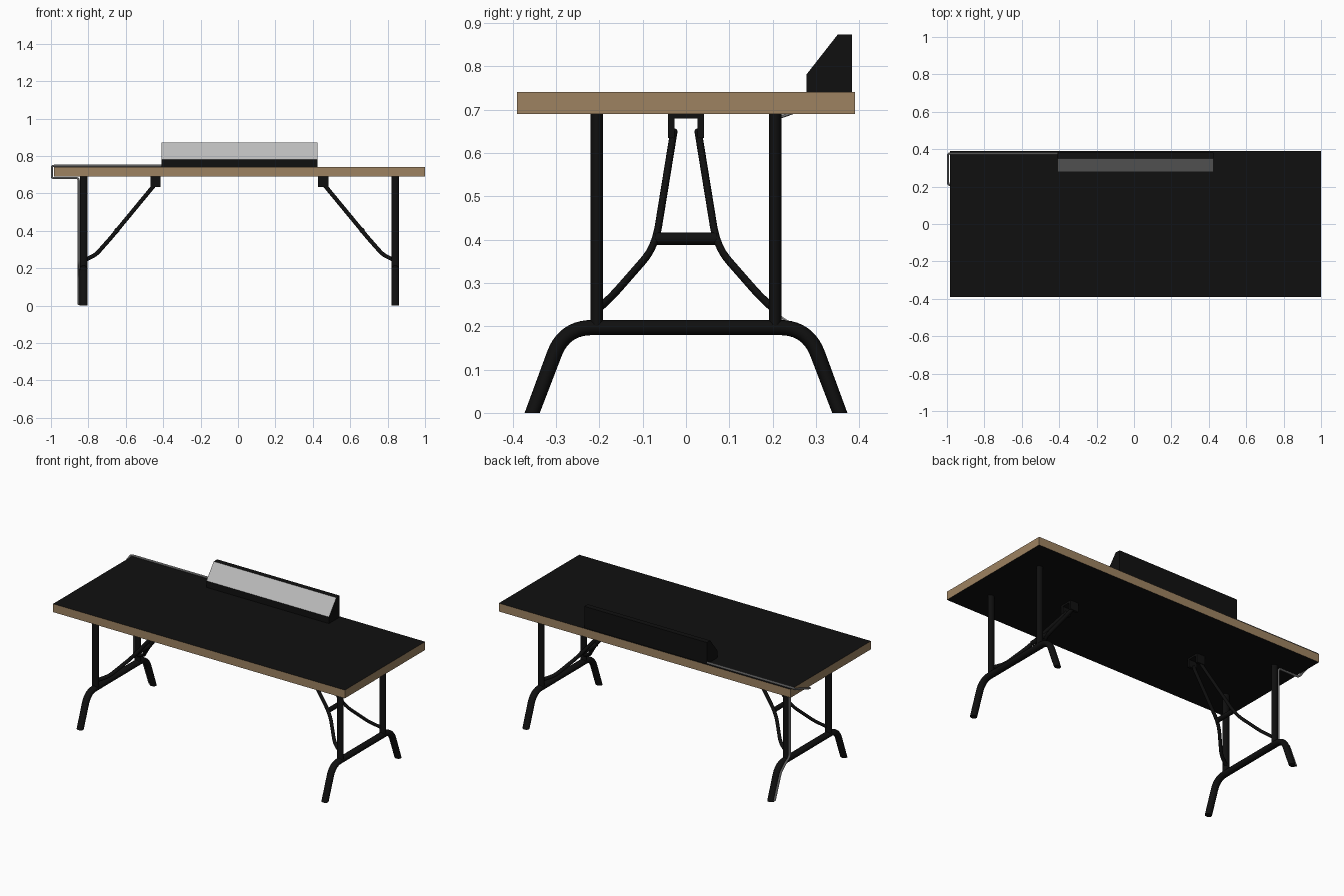
import bpy, bmesh, math
from mathutils import Vector

if "Cube" in bpy.data.objects:
    bpy.data.objects.remove(bpy.data.objects["Cube"])

CX = 0.0075  # table centre; the cable hangs over the left end


def material(name, rgb):
    m = bpy.data.materials.new(name)
    m.diffuse_color = (*rgb, 1)
    m.use_nodes = True
    m.node_tree.nodes["Principled BSDF"].inputs["Base Color"].default_value = m.diffuse_color
    return m


BLACK = material("black", (0.005, 0.005, 0.005))
WOOD = material("wood", (0.34, 0.225, 0.12))
PALE = material("pale_grey", (0.5, 0.5, 0.5))
GREY = material("cable_grey", (0.35, 0.35, 0.35))


def make(name, bm, mats, smooth=False):
    bmesh.ops.recalc_face_normals(bm, faces=bm.faces)
    me = bpy.data.meshes.new(name)
    bm.to_mesh(me)
    bm.free()
    ob = bpy.data.objects.new(name, me)
    bpy.context.collection.objects.link(ob)
    for m in mats:
        me.materials.append(m)
    if smooth:
        bpy.ops.object.select_all(action='DESELECT')
        ob.select_set(True)
        bpy.context.view_layer.objects.active = ob
        bpy.ops.object.shade_smooth_by_angle(angle=math.radians(40))
    return ob


def box(name, x, y, z, mats):
    bm = bmesh.new()
    bmesh.ops.create_cube(bm, size=1)
    for v in bm.verts:
        v.co = [(a + b) / 2 + c * (b - a) for (a, b), c in zip((x, y, z), v.co)]
    return make(name, bm, mats)


def fillet(pts, r, n=6):
    """Round the inner corners of a path."""
    pts = [Vector(p) for p in pts]
    out = [pts[0]]
    for a, p, b in zip(pts, pts[1:], pts[2:]):
        s = p + (a - p).normalized() * min(r, (a - p).length * 0.49)
        e = p + (b - p).normalized() * min(r, (b - p).length * 0.49)
        for i in range(n + 1):
            t = i / n
            out.append(s * (1 - t) ** 2 + p * 2 * t * (1 - t) + e * t * t)
    return out + [pts[-1]]


def tube(name, pts, ra, rb, mat, sides=16, end=None):
    """Sweep an oval along a path; 'end' overrides the cut direction at both ends."""
    pts = [Vector(p) for p in pts]
    bm = bmesh.new()
    ref, rings = Vector((1, 0, 0)), []
    if abs((pts[1] - pts[0]).normalized().x) > 0.9:
        ref = Vector((0, 1, 0))
    for i, p in enumerate(pts):
        t = (pts[min(i + 1, len(pts) - 1)] - pts[max(i - 1, 0)]).normalized()
        if end and i == 0:
            t = Vector(end)
        if end and i == len(pts) - 1:
            t = -Vector(end)
        ref = (ref - t * ref.dot(t)).normalized()
        other = t.cross(ref)
        rings.append([bm.verts.new(p + ref * ra * math.cos(a) + other * rb * math.sin(a))
                      for a in (2 * math.pi * k / sides for k in range(sides))])
    for r0, r1 in zip(rings, rings[1:]):
        for k in range(sides):
            j = (k + 1) % sides
            bm.faces.new((r0[k], r0[j], r1[j], r1[k]))
    bm.faces.new(rings[0])
    bm.faces.new(rings[-1])
    return make(name, bm, [mat], smooth=True)


# Table top: wooden edges, black laminate above and below
top = box("table_top", (CX - 0.9925, CX + 0.9925), (-0.39, 0.39), (0.69, 0.741), [WOOD, BLACK])
for f in top.data.polygons:
    if abs(f.normal.z) > 0.5:
        f.material_index = 1

# Desk console: wedge profile with a pale sloping panel
profile = [(0.278, 0.741), (0.278, 0.781), (0.35, 0.873), (0.383, 0.873), (0.383, 0.741)]
bm = bmesh.new()
ends = [[bm.verts.new((x, y, z)) for y, z in profile] for x in (-0.41, 0.424)]
for e in ends:
    bm.faces.new(e)
for k in range(5):
    j = (k + 1) % 5
    f = bm.faces.new((ends[0][k], ends[0][j], ends[1][j], ends[1][k]))
    f.material_index = 1 if k == 1 else 0
make("console", bm, [BLACK, PALE])

# Folding leg frames, one at each end
for side, s in (("left", -1), ("right", 1)):
    X = lambda d: CX + s * d
    lx = X(0.833)
    arch = fillet([(lx, -0.355, 0), (lx, -0.281, 0.197), (lx, 0.281, 0.197), (lx, 0.355, 0)], 0.065, 10)
    tube(side + "_foot_arch", arch, 0.021, 0.0175, BLACK, end=(0, 0, 1))
    # Crossbar between the two brace arms
    tube(side + "_brace_crossbar", [(X(0.655), -0.07, 0.402), (X(0.655), 0.07, 0.402)],
         0.014, 0.014, BLACK)
    # Bracket plate under the table top
    bx = sorted((X(0.421), X(0.476)))
    box(side + "_bracket_plate", bx, (-0.041, 0.041), (0.68, 0.69), [BLACK])
    for part, m in (("front", -1), ("back", 1)):
        tube(f"{side}_{part}_post", [(lx, m * 0.206, 0.197), (lx, m * 0.206, 0.69)],
             0.0205, 0.0145, BLACK)
        box(f"{side}_{part}_bracket_cheek", bx, sorted((m * 0.026, m * 0.041)), (0.635, 0.685), [BLACK])
        upper = [(X(0.45), m * 0.028, 0.65), (X(0.648), m * 0.067, 0.41)]
        lower = [(X(0.682), m * 0.084, 0.368), (X(0.767), m * 0.168, 0.272), (X(0.825), m * 0.198, 0.244)]
        tube(f"{side}_{part}_brace", fillet(upper + lower, 0.03, 4), 0.011, 0.0085, BLACK, 12)

# Power cable: along the back edge, round the corner, then down the left leg
cx = CX - 0.833 - 0.026
cable = [(-0.41, 0.377, 0.747), (-0.994, 0.377, 0.747), (-0.994, 0.36, 0.735),
         (-0.994, 0.208, 0.682), (cx, 0.208, 0.682), (cx, 0.208, 0.225), (cx, 0.25, 0.197),
         (cx, 0.295, 0.158), (cx, 0.355, 0.006)]
tube("power_cable", fillet(cable, 0.015, 4), 0.006, 0.006, GREY, 8)
